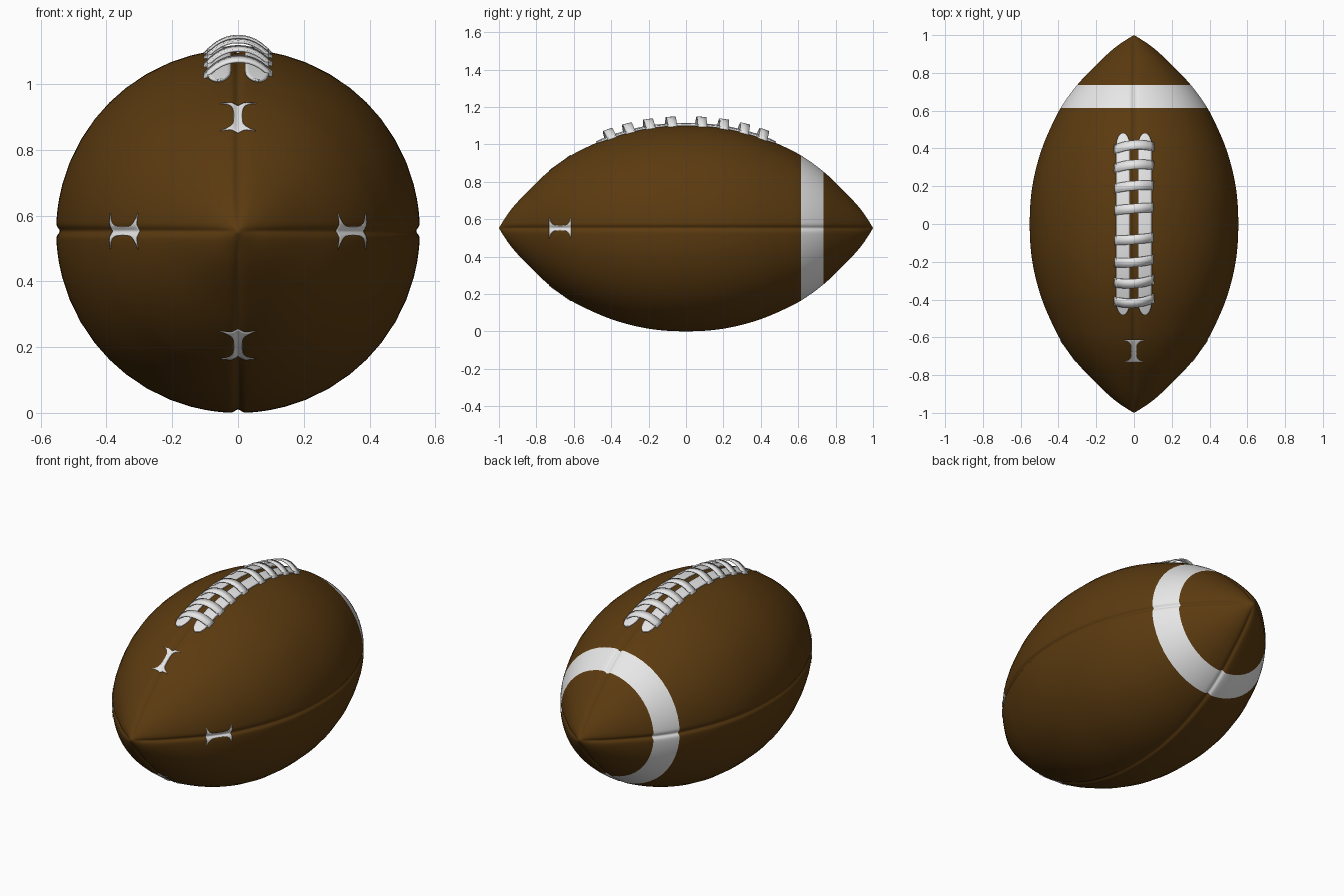
import bpy, bmesh, math
from mathutils import Vector

if "Cube" in bpy.data.objects:
    bpy.data.objects.remove(bpy.data.objects["Cube"])

CZ = 0.553  # height of the long axis


def material(name, rgb):
    m = bpy.data.materials.new(name)
    m.diffuse_color = (*rgb, 1)
    m.use_nodes = True
    m.node_tree.nodes["Principled BSDF"].inputs["Base Color"].default_value = m.diffuse_color
    return m


BROWN = material("brown leather", (0.105, 0.043, 0.005))
WHITE = material("white", (0.8, 0.8, 0.8))

# Half profile: distance along the axis, radius
PROFILE = [(0, .553), (.1, .550), (.2, .539), (.3, .518), (.4, .488), (.5, .447),
           (.615, .389), (.735, .303), (.85, .194), (.93, .108), (.98, .038), (1, 0)]


def radius(y):
    """Smooth cubic interpolation of the profile."""
    a, p = min(abs(y), 1), PROFILE
    i = max(k for k in range(len(p) - 1) if p[k][0] <= a)

    def slope(k):
        if k == 0:
            return 0
        if k == len(p) - 1:
            return -2.2
        return (p[k + 1][1] - p[k - 1][1]) / (p[k + 1][0] - p[k - 1][0])
    (y0, r0), (y1, r1) = p[i], p[i + 1]
    h = y1 - y0
    t = (a - y0) / h
    return ((2*t**3 - 3*t**2 + 1) * r0 + (t**3 - 2*t**2 + t) * h * slope(i)
            + (3*t**2 - 2*t**3) * r1 + (t**3 - t**2) * h * slope(i + 1))


def surface(y, ang, off=0.0):
    """Point on the ball, with a pressed seam at every quarter turn."""
    r = radius(y)
    d = (ang + math.pi / 4) % (math.pi / 2) - math.pi / 4
    r -= min(.011, .18 * r) * math.exp(-(r * d / .012) ** 2)
    r += off
    return Vector((r * math.sin(ang), y, CZ + r * math.cos(ang)))


def finish(name, bm, mats, thick=0, angle=40):
    bmesh.ops.recalc_face_normals(bm, faces=bm.faces)
    me = bpy.data.meshes.new(name)
    bm.to_mesh(me)
    bm.free()
    for m in mats:
        me.materials.append(m)
    ob = bpy.data.objects.new(name, me)
    bpy.context.collection.objects.link(ob)
    if thick:
        mod = ob.modifiers.new("thickness", 'SOLIDIFY')
        mod.thickness, mod.offset = thick, 0
    bpy.ops.object.select_all(action='DESELECT')
    ob.select_set(True)
    bpy.context.view_layer.objects.active = ob
    bpy.ops.object.shade_smooth_by_angle(angle=math.radians(angle))
    return ob


def add_grid(bm, rows, closed=False):
    vs = [[bm.verts.new(p) for p in row] for row in rows]
    n = len(vs[0])
    for a, b in zip(vs, vs[1:]):
        for j in range(n if closed else n - 1):
            k = (j + 1) % n
            bm.faces.new((a[j], a[k], b[k], b[j]))
    return vs


# Ball body: rings along y, columns crowded near the four seams
half = [0]
for (a, _), (b, _) in zip(PROFILE, PROFILE[1:]):
    half += [a + (b - a) * k / 4 for k in range(1, 5)]
ys = [-v for v in half[:0:-1]] + half
steps = [0, .6, 1.2, 1.8, 2.5, 3.5, 5, 7, 10, 15, 22, 30, 38, 45]
quarter = steps + [90 - s for s in steps[-2:0:-1]]
angles = [math.radians(q * 90 + s) for q in range(4) for s in quarter]
bm = bmesh.new()
rings = add_grid(bm, [[surface(y, a) for a in angles] for y in ys[1:-1]], closed=True)
for ring, y in ((rings[0], -1), (rings[-1], 1)):
    tip = bm.verts.new((0, y, CZ))
    for j in range(len(ring)):
        bm.faces.new((ring[j], ring[(j + 1) % len(ring)], tip))
# White stripe near the back end
for f in bm.faces:
    f.material_index = int(.615 < f.calc_center_median().y < .735)
finish("ball_body", bm, [BROWN, WHITE], angle=60)

# Painted waisted marks over the seams at the front end
for k, side in enumerate(("top", "right", "bottom", "left")):
    bm = bmesh.new()
    rows = []
    for i in range(25):
        t = i / 12 - 1
        y = -.673 + .058 * t
        w = .013 + .036 * abs(t) ** 6 + .006 * t * t
        rows.append([surface(y, k * math.pi / 2 + w * j / 6 / radius(y), .003)
                     for j in range(-6, 7)])
    add_grid(bm, rows)
    finish("seam_mark_" + side, bm, [WHITE], thick=.002)

# Two long lace strips with rounded ends
for side, name in ((-1, "left"), (1, "right")):
    bm = bmesh.new()
    rows = []
    for i in range(65):
        y = -.48 * math.cos(math.pi * i / 64)
        e = max(0, (abs(y) - .41) / .07)
        w = .036 * max(.15, math.sqrt(max(0, 1 - e * e)))
        rows.append([surface(y, math.asin((side * .057 + w * j / 3) / radius(y)), .005)
                     for j in range(-3, 4)])
    add_grid(bm, rows)
    finish("lace_strip_" + name, bm, [WHITE], thick=.009)

# Eight arched cross laces, tilted to the surface
for n, yc in enumerate((-.405, -.305, -.197, -.08, .08, .197, .305, .405)):
    s = (radius(yc + .01) - radius(yc - .01)) / .02
    tangent = Vector((0, 1, s)).normalized()
    normal = Vector((0, -s, 1)).normalized()
    base = Vector((0, yc, CZ + radius(yc)))
    bm = bmesh.new()
    rows = []
    for v in (-.025, .025):
        row = []
        for j in range(-6, 7):
            x = .103 * j / 6
            h = .040 - .055 * abs(j / 6) ** 2.2
            skew = .008 * j / 6
            row.append(base + Vector((x, 0, 0)) + normal * h + tangent * (v + skew))
        rows.append(row)
    add_grid(bm, rows)
    finish("cross_lace_%d" % (n + 1), bm, [WHITE], thick=.008)
